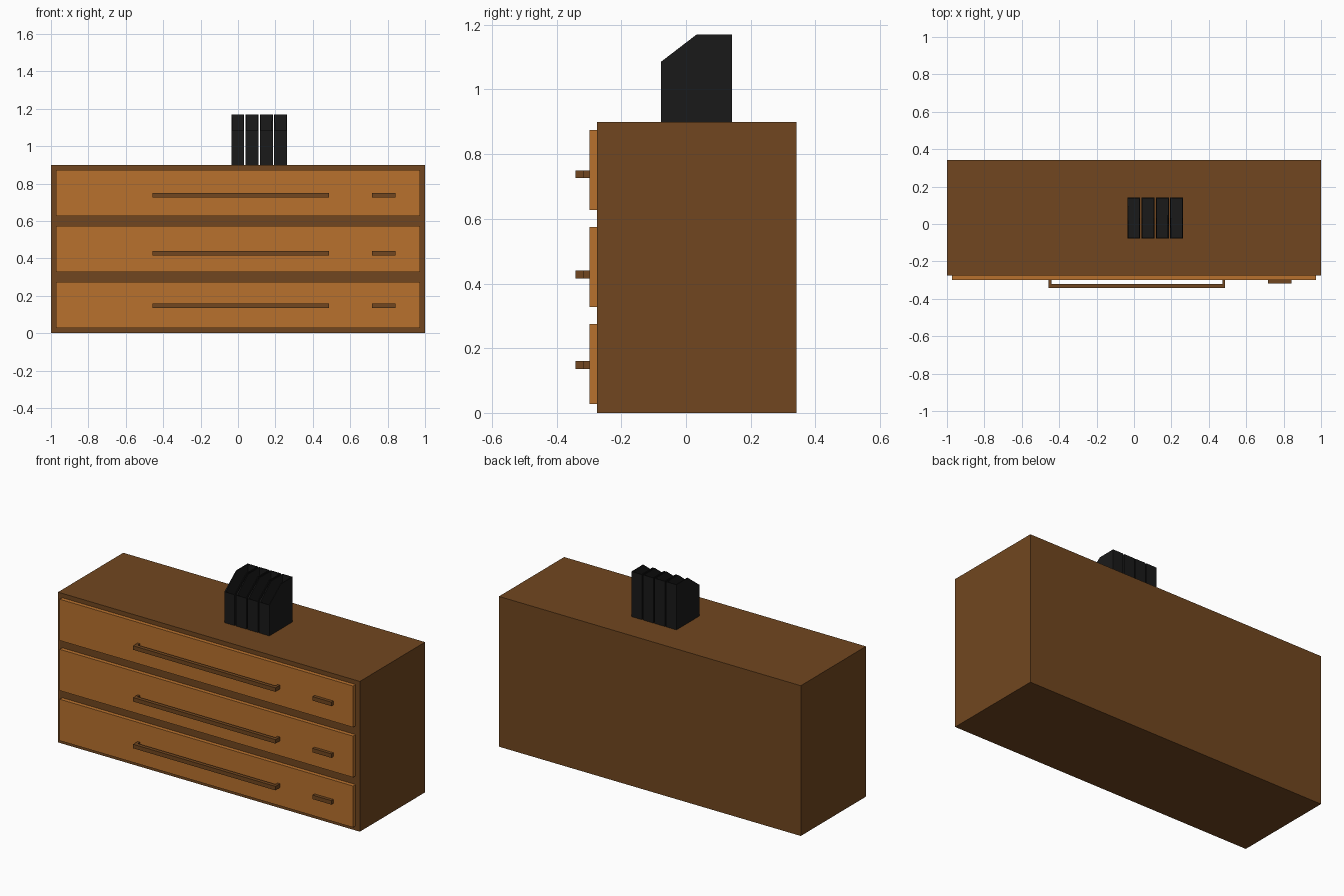
import bpy, bmesh
from mathutils import Vector

if "Cube" in bpy.data.objects:
    bpy.data.objects.remove(bpy.data.objects["Cube"])


def material(name, rgb):
    m = bpy.data.materials.new(name)
    m.diffuse_color = (*rgb, 1)
    m.use_nodes = True
    m.node_tree.nodes["Principled BSDF"].inputs["Base Color"].default_value = m.diffuse_color
    return m


dark_wood = material("dark_wood", (0.165, 0.062, 0.014))
light_wood = material("light_wood", (0.48, 0.165, 0.027))
black = material("black", (0.010, 0.010, 0.010))


def finish(name, bm, mat):
    bmesh.ops.recalc_face_normals(bm, faces=bm.faces)
    me = bpy.data.meshes.new(name)
    bm.to_mesh(me)
    bm.free()
    me.materials.append(mat)
    ob = bpy.data.objects.new(name, me)
    bpy.context.collection.objects.link(ob)
    return ob


def prism(points, offset):
    """Closed prism from a flat profile swept along offset."""
    bm = bmesh.new()
    face = bm.faces.new([bm.verts.new(p) for p in points])
    ext = bmesh.ops.extrude_face_region(bm, geom=[face], use_keep_orig=True)
    verts = [v for v in ext["geom"] if isinstance(v, bmesh.types.BMVert)]
    bmesh.ops.translate(bm, verts=verts, vec=Vector(offset))
    bmesh.ops.recalc_face_normals(bm, faces=bm.faces)
    return bm


def box(name, x0, x1, y0, y1, z0, z1, mat):
    pts = [(x0, y0, z0), (x1, y0, z0), (x1, y1, z0), (x0, y1, z0)]
    return finish(name, prism(pts, (0, 0, z1 - z0)), mat)


# Cabinet body
box("cabinet_body", -1, 1, -0.275, 0.342, 0, 0.9, dark_wood)

# Drawers, each with a long U-shaped pull and a small label tab
for i, (z0, z1, hz) in enumerate([(0.027, 0.275, 0.148),
                                  (0.327, 0.574, 0.428),
                                  (0.627, 0.874, 0.738)], 1):
    box(f"drawer_front_{i}", -0.972, 0.972, -0.299, -0.275, z0, z1, light_wood)

    a, b, t = -0.456, 0.487, 0.015
    front, inner, back = -0.342, -0.32, -0.299
    outline = [(a, back), (a, front), (b, front), (b, back),
               (b - t, back), (b - t, inner), (a + t, inner), (a + t, back)]
    pts = [(x, y, hz - 0.012) for x, y in outline]
    finish(f"drawer_handle_{i}", prism(pts, (0, 0, 0.024)), dark_wood)

    box(f"drawer_tab_{i}", 0.717, 0.841, -0.318, -0.299,
        hz - 0.012, hz + 0.012, dark_wood)

# Open-topped magazine holders with a sloped front
side = [(-0.078, 0.9), (0.142, 0.9), (0.142, 1.17), (0.033, 1.17), (-0.078, 1.085)]
for i in range(4):
    x = -0.036 + i * 0.0765
    bm = prism([(x, y, z) for y, z in side], (0.069, 0, 0))
    lids = [f for f in bm.faces if f.normal.z > 0.3]
    bmesh.ops.delete(bm, geom=lids, context='FACES')
    me = bpy.data.meshes.new(f"magazine_holder_{i + 1}")
    bm.to_mesh(me)
    bm.free()
    me.materials.append(black)
    ob = bpy.data.objects.new(me.name, me)
    bpy.context.collection.objects.link(ob)
    shell = ob.modifiers.new("wall", 'SOLIDIFY')
    shell.thickness = 0.005
    shell.offset = -1
    shell.use_even_offset = True
